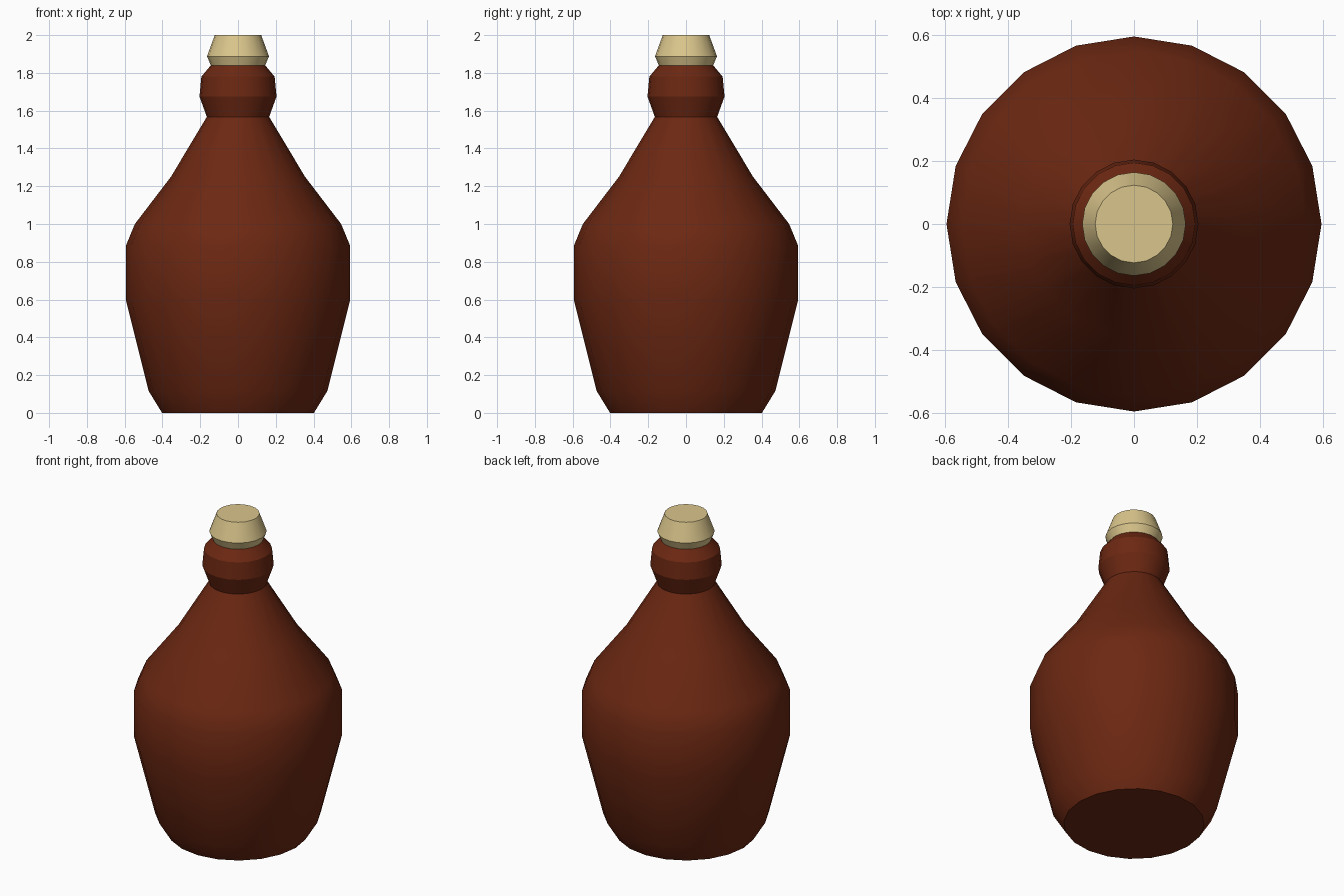
import bpy, bmesh, math

if "Cube" in bpy.data.objects:
    bpy.data.objects.remove(bpy.data.objects["Cube"])

SIDES = 20


def material(name, color):
    m = bpy.data.materials.new(name)
    m.diffuse_color = (*color, 1)
    m.use_nodes = True
    m.node_tree.nodes["Principled BSDF"].inputs["Base Color"].default_value = m.diffuse_color
    return m


def lathe(name, profile, mat, cap_top=True):
    """Revolve (radius, height) points around z, closing the ends."""
    bm = bmesh.new()
    rings = [[bm.verts.new((r * math.cos(math.tau * i / SIDES),
                            r * math.sin(math.tau * i / SIDES), z))
              for i in range(SIDES)] for r, z in profile]
    for a, b in zip(rings, rings[1:]):
        for i in range(SIDES):
            j = (i + 1) % SIDES
            bm.faces.new((a[i], a[j], b[j], b[i]))
    bm.faces.new(rings[0][::-1])
    if cap_top:
        bm.faces.new(rings[-1])
    mesh = bpy.data.meshes.new(name)
    bm.to_mesh(mesh)
    bm.free()
    mesh.materials.append(mat)
    ob = bpy.data.objects.new(name, mesh)
    bpy.context.collection.objects.link(ob)
    bpy.ops.object.select_all(action='DESELECT')
    ob.select_set(True)
    bpy.context.view_layer.objects.active = ob
    bpy.ops.object.shade_smooth_by_angle(angle=math.radians(25))
    return ob


brown = material("brown_glaze", (0.15, 0.021, 0.006))
tan = material("cork_tan", (0.70, 0.56, 0.26))

# Jug body with shoulder, neck and rolled collar (mouth closed by the stopper)
lathe("jug_body", [(0.402, 0), (0.473, 0.116), (0.594, 0.6), (0.594, 0.884),
                   (0.546, 1.0), (0.355, 1.25), (0.165, 1.567), (0.204, 1.675),
                   (0.194, 1.78), (0.144, 1.84)], brown, cap_top=False)

# Stopper flaring just above the mouth
lathe("stopper", [(0.144, 1.84), (0.164, 1.888), (0.123, 2.0)], tan)
